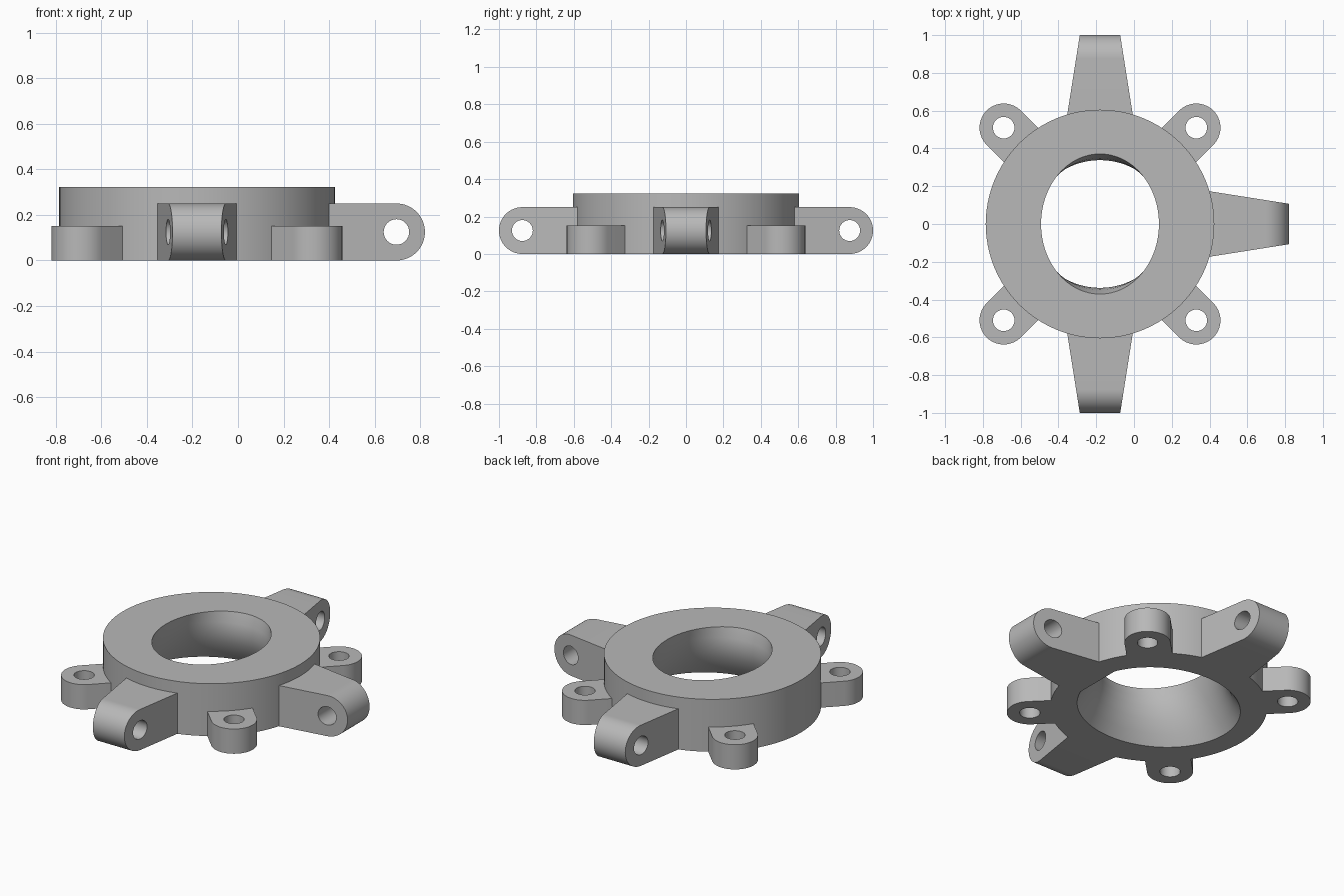
import bpy, bmesh
from math import sin, cos, pi, radians
from mathutils import Matrix, Vector

cube = bpy.data.objects.get("Cube")
if cube:
    bpy.data.objects.remove(cube, do_unlink=True)

CENTRE = Vector((-0.18, 0, 0))

grey = bpy.data.materials.new("plain grey")
grey.use_nodes = True
grey.diffuse_color = (0.48, 0.48, 0.48, 1)
grey.node_tree.nodes["Principled BSDF"].inputs["Base Color"].default_value = grey.diffuse_color


def finish(name, bm, angle=0):
    """Turn the mesh about the ring axis, then make a smooth-shaded object."""
    bmesh.ops.recalc_face_normals(bm, faces=bm.faces[:])
    bm.transform(Matrix.Translation(CENTRE) @ Matrix.Rotation(radians(angle), 4, "Z"))
    mesh = bpy.data.meshes.new(name)
    bm.to_mesh(mesh)
    bm.free()
    mesh.materials.append(grey)
    obj = bpy.data.objects.new(name, mesh)
    bpy.context.collection.objects.link(obj)
    bpy.ops.object.select_all(action="DESELECT")
    obj.select_set(True)
    bpy.context.view_layer.objects.active = obj
    bpy.ops.object.shade_smooth_by_angle(angle=radians(30))


def arc(cx, cy, r, start, end, n):
    return [(cx + r * cos(start + (end - start) * i / n),
             cy + r * sin(start + (end - start) * i / n)) for i in range(n + 1)]


def pierced_plate(name, outline, hole, place, angle):
    """Plate with a round hole; place(u, v, side) gives the point on each cap."""
    bm = bmesh.new()
    caps = []
    for side in (0, 1):
        edges, rings = [], []
        for loop in (outline, hole):
            vs = [bm.verts.new(place(u, v, side)) for u, v in loop]
            edges += [bm.edges.new((a, b)) for a, b in zip(vs, vs[1:] + vs[:1])]
            rings.append(vs)
        bmesh.ops.triangle_fill(bm, edges=edges, use_beauty=True)
        caps.append(rings)
    for low, high in zip(*caps):
        for i in range(len(low)):
            bm.faces.new((low[i - 1], low[i], high[i], high[i - 1]))
    finish(name, bm, angle)


# Main ring: round outside, bore changing from one oval to another
bm = bmesh.new()
sections = [(0.605, 0.605, 0), (0.605, 0.605, 0.322), (0.312, 0.371, 0.322),
            (0.333, 0.348, 0.26), (0.36, 0.338, 0.2), (0.395, 0.352, 0.13),
            (0.436, 0.382, 0.06), (0.475, 0.425, 0)]
N = 96
loops = [[bm.verts.new((a * cos(2 * pi * i / N), b * sin(2 * pi * i / N), z))
          for i in range(N)] for a, b, z in sections]
for k, lower in enumerate(loops):
    upper = loops[(k + 1) % len(loops)]
    for i in range(N):
        bm.faces.new((lower[i - 1], lower[i], upper[i], upper[i - 1]))
finish("ring", bm)


# Three tapered arms with rounded ends and a cross hole
def arm_point(u, v, side):
    half = 0.107 + (1 - u) * 0.158
    return (u, half if side else -half, v)


arm_outline = [(0.445, 0)] + arc(0.875, 0.125, 0.125, -pi / 2, pi / 2, 32) + [(0.445, 0.25)]
arm_hole = arc(0.875, 0.125, 0.056, 0, 2 * pi, 32)[:-1]
for name, angle in (("left_arm", 0), ("back_arm", 90), ("front_arm", -90)):
    pierced_plate(name, arm_outline, arm_hole, arm_point, angle)


# Four low mounting lugs with vertical holes
def lug_point(u, v, side):
    return (u, v, 0.152 * side)


LUG = 0.721
lug_outline = [(0.52, -0.128)] + arc(LUG, 0, 0.128, -pi / 2, pi / 2, 32) + [(0.52, 0.128)]
lug_hole = arc(LUG, 0, 0.057, 0, 2 * pi, 32)[:-1]
for name, angle in (("back_left_lug", 45), ("back_right_lug", 135),
                    ("front_right_lug", -135), ("front_left_lug", -45)):
    pierced_plate(name, lug_outline, lug_hole, lug_point, angle)
